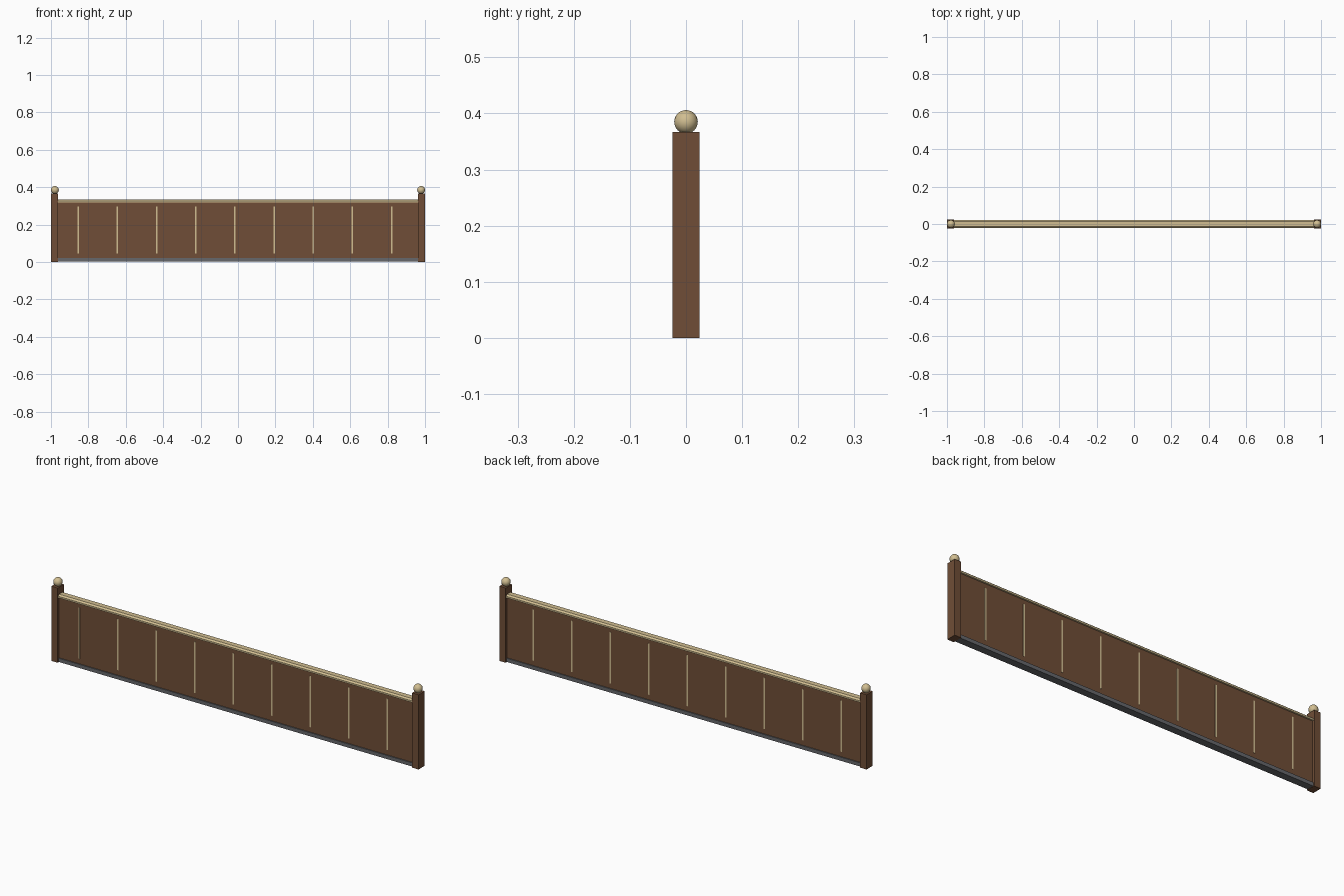
import bpy, bmesh, math

if "Cube" in bpy.data.objects:
    bpy.data.objects.remove(bpy.data.objects["Cube"])


def material(name, srgb):
    m = bpy.data.materials.new(name)
    m.diffuse_color = [(c / 12.92 if c <= 0.04045 else ((c + 0.055) / 1.055) ** 2.4)
                       for c in srgb] + [1.0]
    m.use_nodes = True
    m.node_tree.nodes["Principled BSDF"].inputs["Base Color"].default_value = m.diffuse_color
    return m


BROWN = material("brown wood", (0.44, 0.305, 0.215))
TAN = material("pale brass", (0.82, 0.745, 0.57))
GREY = material("dark grey metal", (0.40, 0.405, 0.42))


def finish(bm, name, mat):
    bmesh.ops.recalc_face_normals(bm, faces=bm.faces)
    me = bpy.data.meshes.new(name)
    bm.to_mesh(me)
    bm.free()
    ob = bpy.data.objects.new(name, me)
    bpy.context.collection.objects.link(ob)
    me.materials.append(mat)
    return ob


def box(name, x0, x1, half_y, z0, z1, mat):
    return extrude(name, [(-half_y, z0), (half_y, z0), (half_y, z1), (-half_y, z1)], x0, x1, mat)


def extrude(name, profile, x0, x1, mat):
    """Sweep a closed (y, z) profile along x."""
    bm = bmesh.new()
    face = bm.faces.new([bm.verts.new((x0, y, z)) for y, z in profile])
    out = bmesh.ops.extrude_face_region(bm, geom=[face])
    for v in out["geom"]:
        if isinstance(v, bmesh.types.BMVert):
            v.co.x = x1
    # keep the starting cap so the solid is closed
    if not face.is_valid or all(len(e.link_faces) == 1 for e in face.edges):
        bmesh.ops.holes_fill(bm, edges=bm.edges)
    return finish(bm, name, mat)


# end posts with ball finials
for side, label in ((-1, "left"), (1, "right")):
    cx = side * 0.981
    box(label + "_post", cx - 0.0175, cx + 0.0175, 0.024, 0.0, 0.367, BROWN)
    bm = bmesh.new()
    bmesh.ops.create_uvsphere(bm, u_segments=24, v_segments=16, radius=0.021)
    bmesh.ops.translate(bm, verts=bm.verts, vec=(side * 0.979, 0, 0.385))
    for f in bm.faces:
        f.smooth = True
    finish(bm, label + "_ball_finial", TAN)

# main panel, base strip, chamfered top rail
box("panel", -0.97, 0.97, 0.013, 0.015, 0.322, BROWN)
box("base_strip", -0.97, 0.97, 0.018, 0.002, 0.02, GREY)
half = [(0.021, 0.318), (0.021, 0.326), (0.013, 0.333)]
extrude("top_rail", half + [(-y, z) for y, z in reversed(half)], -0.97, 0.97, TAN)

# thin upright inlays showing on both faces
for i in range(9):
    x = -0.0165 + (i - 4) * 0.2095
    for s, label in ((-1, "front"), (1, "back")):
        ob = box(f"{label}_inlay_{i + 1}", x - 0.004, x + 0.004, 0.001, 0.045, 0.297, TAN)
        ob.location.y = s * 0.0135
